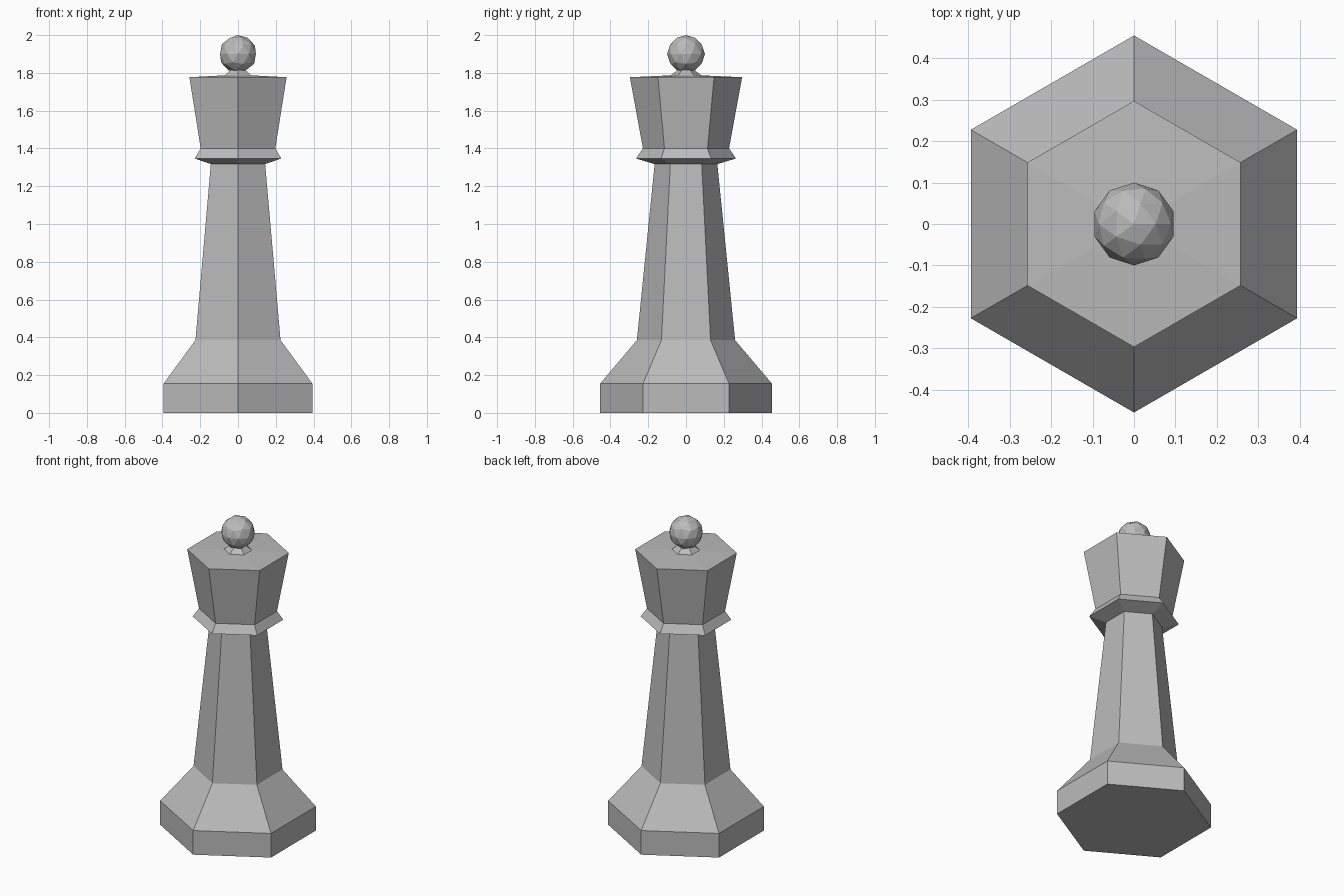
import bpy, bmesh
from math import cos, sin, tau

cube = bpy.data.objects.get("Cube")
if cube:
    bpy.data.objects.remove(cube, do_unlink=True)

SIDES = 6
grey = bpy.data.materials.new("grey")
grey.use_nodes = True
colour = (0.5, 0.5, 0.5, 1)
grey.diffuse_color = colour
grey.node_tree.nodes["Principled BSDF"].inputs["Base Color"].default_value = colour


def finish(name, bm):
    mesh = bpy.data.meshes.new(name)
    bm.to_mesh(mesh)
    bm.free()
    mesh.materials.append(grey)
    obj = bpy.data.objects.new(name, mesh)
    bpy.context.collection.objects.link(obj)
    return obj


def lathe(name, profile):
    """Flat-sided turned part from (radius, height) pairs, corners on the y axis."""
    bm = bmesh.new()
    rings = []
    for r, z in profile:
        angles = [tau * (i / SIDES + 0.25) for i in range(SIDES)]
        rings.append([bm.verts.new((r * cos(a), r * sin(a), z)) for a in angles])
    for low, high in zip(rings, rings[1:]):
        for i in range(SIDES):
            j = (i + 1) % SIDES
            bm.faces.new((low[i], low[j], high[j], high[i]))
    bm.faces.new(rings[0][::-1])
    bm.faces.new(rings[-1])
    return finish(name, bm)


# Base, shaft, collar, crown and finial neck in one turned body
lathe("body", [
    (0.455, 0), (0.455, 0.155),
    (0.26, 0.385), (0.166, 1.317),
    (0.265, 1.347), (0.228, 1.4),
    (0.297, 1.777), (0.082, 1.787),
    (0.045, 1.815),
])

# Faceted ball on top
bm = bmesh.new()
bmesh.ops.create_icosphere(bm, subdivisions=2, radius=0.1)
bmesh.ops.translate(bm, verts=bm.verts, vec=(0, 0, 1.9))
finish("finial_ball", bm)
